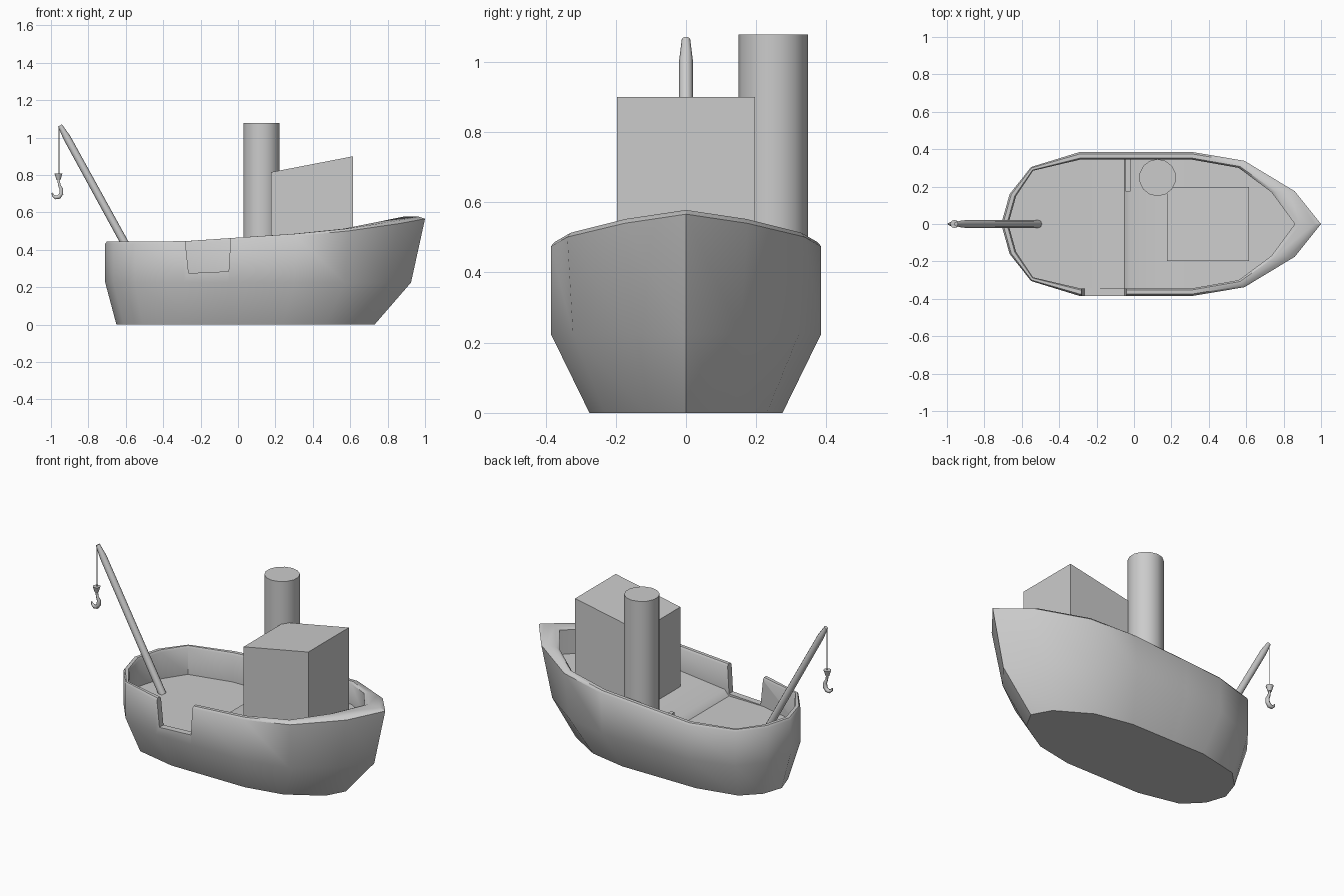
import bpy, bmesh, math
from mathutils import Vector

if "Cube" in bpy.data.objects:
    bpy.data.objects.remove(bpy.data.objects["Cube"])


def mesh_object(name, verts, faces):
    me = bpy.data.meshes.new(name)
    bm = bmesh.new()
    vs = [bm.verts.new(v) for v in verts]
    for f in faces:
        bm.faces.new([vs[i] for i in f])
    bmesh.ops.recalc_face_normals(bm, faces=bm.faces)
    bm.to_mesh(me)
    bm.free()
    ob = bpy.data.objects.new(name, me)
    bpy.context.collection.objects.link(ob)
    return ob


def prism(name, profile, y0, y1):
    """Extrude an (x, z) outline between two y values."""
    n = len(profile)
    verts = [(x, y, z) for y in (y0, y1) for x, z in profile]
    faces = [tuple(range(n)), tuple(range(n, 2 * n))]
    faces += [(i, (i + 1) % n, n + (i + 1) % n, n + i) for i in range(n)]
    return mesh_object(name, verts, faces)


def smooth(ob, angle):
    bpy.ops.object.select_all(action='DESELECT')
    ob.select_set(True)
    bpy.context.view_layer.objects.active = ob
    bpy.ops.object.shade_smooth_by_angle(angle=math.radians(angle))


def tube(name, pts, radii, sides=2):
    """Round rod in the y = 0 plane through (x, z) points."""
    cu = bpy.data.curves.new(name, 'CURVE')
    cu.dimensions = '3D'
    cu.bevel_depth = 1.0
    cu.bevel_resolution = sides
    cu.use_fill_caps = True
    sp = cu.splines.new('POLY')
    sp.points.add(len(pts) - 1)
    for p, (x, z), r in zip(sp.points, pts, radii):
        p.co = (x, 0, z, 1)
        p.radius = r
    ob = bpy.data.objects.new(name, cu)
    bpy.context.collection.objects.link(ob)
    return ob


# Hull stations, stern to bow: bottom xy, chine xy, rim xyz, inner xy, deck z
stations = [
    ((-.65, 0), (-.71, 0), (-.71, 0, .445), (-.672, 0), .27),
    ((-.61, .12), (-.665, .16), (-.665, .16, .445), (-.63, .15), .27),
    ((-.51, .22), (-.55, .305), (-.55, .305, .445), (-.54, .285), .27),
    ((-.26, .275), (-.29, .385), (-.29, .385, .446), (-.28, .346), .27),
    ((-.05, .275), (-.05, .385), (-.05, .385, .462), (-.05, .346), .272),
    ((-.02, .275), (-.02, .385), (-.02, .385, .464), (-.02, .346), .305),
    ((.24, .275), (.30, .385), (.31, .385, .486), (.30, .346), .34),
    ((.47, .23), (.57, .322), (.59, .338), (.56, .30), .375),
    ((.67, .11), (.80, .155), (.86, .175), (.735, .17), .40),
    ((.73, 0), (.925, 0), (1.0, 0), (.86, 0), .415),
]
bow_rim = {7: .513, 8: .552, 9: .578}


def section(i, side):
    b, c, t, n, dz = stations[i]
    z = bow_rim.get(i, t[2] if len(t) > 2 else 0)
    t, n = Vector(t[:2]), Vector(n)
    pts = [(*b, 0), (*c, .225)]
    for f, dz2 in ((0, .012), (.25, 0), (.8, 0), (1, .012)):
        pts.append((*t.lerp(n, f), z - dz2))
    pts.append((*n, dz))
    return [(x, y * side, z) for x, y, z in pts]


# Hull with bulwark and deck: closed loop of sections
last = len(stations) - 1
loop = [(i, 1) for i in range(last + 1)] + [(i, -1) for i in range(last - 1, 0, -1)]
N, R = len(loop), 7
verts = [v for i, s in loop for v in section(i, s)]
faces = []
for k in range(N):
    a, b = k * R, (k + 1) % N * R
    faces += [(a + j, b + j, b + j + 1, a + j + 1) for j in range(R - 1)]
faces.append(tuple(k * R for k in range(N)))
for k in range(last):
    quad = [k, k + 1, (N - k - 1) % N, (N - k) % N]
    faces.append(tuple(q * R + R - 1 for q in dict.fromkeys(quad)))
hull = mesh_object("hull", verts, faces)

# Boarding gate cut in one bulwark
cutter = prism("gate_cutter", [(-.264, .275), (-.05, .285), (-.031, .6), (-.298, .6)], -.5, -.3)
cutter.hide_render = True
mod = hull.modifiers.new("gate", 'BOOLEAN')
mod.object = cutter
mod.operation = 'DIFFERENCE'
mod.solver = 'EXACT'
bpy.context.view_layer.objects.active = hull
bpy.ops.object.modifier_apply(modifier=mod.name)
bpy.data.objects.remove(cutter)
smooth(hull, 42)

# Cabin with sloping roof
prism("cabin", [(.176, .30), (.615, .34), (.615, .90), (.176, .815)], -.197, .197)

# Small deck partition beside the funnel
prism("deck_partition", [(-.045, .26), (-.02, .26), (-.02, .37), (-.045, .37)], .175, .35)

# Funnel
bpy.ops.mesh.primitive_cylinder_add(vertices=14, radius=.099, depth=.775, location=(.126, .248, .69))
funnel = bpy.context.object
funnel.name = "funnel"
smooth(funnel, 40)

# Crane boom, rope, block and hook
tube("crane_boom", [(-.512, .265), (-.915, 1.0), (-.952, 1.065)], [.022, .02, .012])
tube("crane_rope", [(-.957, 1.06), (-.957, .80)], [.003, .003], 0)
bpy.ops.mesh.primitive_cone_add(vertices=10, radius1=.011, radius2=.022, depth=.035, location=(-.96, 0, .79))
block = bpy.context.object
block.name = "hook_block"
smooth(block, 40)
tube("crane_hook",
     [(-.96, .775), (-.955, .745), (-.945, .725), (-.945, .70), (-.957, .683),
      (-.975, .68), (-.988, .69), (-.995, .705)],
     [.007, .008, .011, .013, .013, .012, .008, .003], 1)
